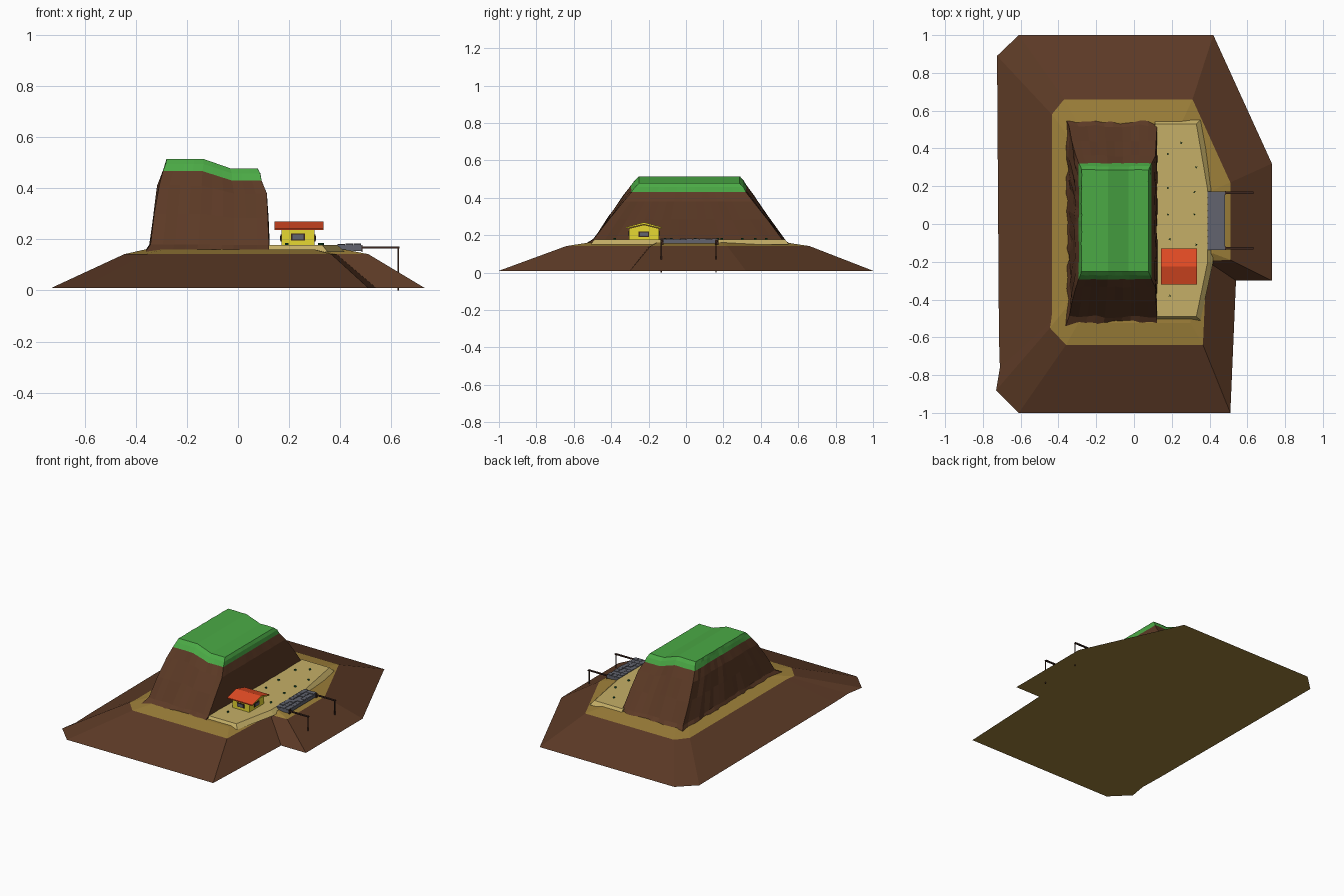
import bpy, bmesh, math, random
from mathutils import Vector

if "Cube" in bpy.data.objects:
    bpy.data.objects.remove(bpy.data.objects["Cube"])

random.seed(4)


def mat(name, rgb):
    m = bpy.data.materials.new(name)
    m.diffuse_color = (*rgb, 1)
    m.use_nodes = True
    m.node_tree.nodes["Principled BSDF"].inputs["Base Color"].default_value = m.diffuse_color
    return m


BROWN = mat("earth brown", (0.107, 0.042, 0.019))
OCHRE = mat("ochre sand", (0.342, 0.216, 0.042))
SAND = mat("light sand", (0.56, 0.43, 0.135))
GREEN = mat("grass green", (0.07, 0.40, 0.06))
RED = mat("roof red", (0.75, 0.07, 0.017))
YELLOW = mat("wall yellow", (0.80, 0.69, 0.032))
GREY = mat("stone grey", (0.122, 0.127, 0.156))
WOOD = mat("dark wood", (0.045, 0.019, 0.013))
PLANT = mat("plant green", (0.007, 0.10, 0.03))


def finish(bm, name, mats):
    bmesh.ops.recalc_face_normals(bm, faces=bm.faces)
    me = bpy.data.meshes.new(name)
    bm.to_mesh(me)
    bm.free()
    for m in mats:
        me.materials.append(m)
    ob = bpy.data.objects.new(name, me)
    bpy.context.collection.objects.link(ob)
    return ob


def bridge(bm, a, b, index=0):
    """Quads between two closed rings of equal length."""
    n = len(a)
    for i in range(n):
        f = bm.faces.new((a[i], a[(i + 1) % n], b[(i + 1) % n], b[i]))
        f.material_index = index


def ring(bm, pts, z):
    return [bm.verts.new((x, y, z)) for x, y in pts]


def add_box(bm, x0, x1, y0, y1, z0, z1, index=0):
    pts = [(x0, y0), (x1, y0), (x1, y1), (x0, y1)]
    a, b = ring(bm, pts, z0), ring(bm, pts, z1)
    bridge(bm, a, b, index)
    for r in (a, b):
        bm.faces.new(r).material_index = index


def box(name, m, *dims):
    bm = bmesh.new()
    add_box(bm, *dims)
    return finish(bm, name, [m])


# Sloping island base with a sandy ledge
outer = [(-.61, -1), (.51, -1), (.54, -.3), (.73, -.3), (.73, .32), (.42, 1),
         (-.61, 1), (-.725, .89), (-.715, -.6), (-.71, -.76), (-.73, -.88)]
inner = [(-.36, -.64), (.365, -.64), (.385, -.195), (.51, -.19), (.51, .22),
         (.31, .66), (-.37, .66), (-.435, .58), (-.435, -.48), (-.44, -.52), (-.445, -.55)]
bm = bmesh.new()
r0, r1 = ring(bm, outer, 0.01), ring(bm, inner, 0.142)
r2 = ring(bm, [(x * .82, y * .82) for x, y in inner], 0.16)
bridge(bm, r0, r1, 0)
bridge(bm, r1, r2, 1)
bm.faces.new(r2).material_index = 1
bm.faces.new(r0[::-1]).material_index = 1
finish(bm, "island_base", [BROWN, OCHRE])

# Hill: stacked rectangular rings, stepped down to the right, grass on top
NX, NY = 10, 18
levels = [  # z, x0, x1, y0, y1, jitter
    (.148, -.357, .122, -.535, .548, .014),
    (.18, -.340, .122, -.490, .520, .008),
    (.30, -.325, .118, -.410, .435, .006),
    (.41, -.312, .112, -.335, .362, .005),
    (.467, -.293, .092, -.293, .322, .002),
    (.495, -.284, .087, -.272, .305, .002),
    (.515, -.278, .076, -.252, .286, .002)]


def step(u):
    return -.037 * min(max((u - .4) / .3, 0), 1)


bm = bmesh.new()
rings = []
for z, x0, x1, y0, y1, j in levels:
    uv = [(i / NX, 0) for i in range(NX)] + [(1, i / NY) for i in range(NY)]
    uv += [(1 - u, 1 - v) for u, v in uv]
    k = max(0, min(1, (z - .16) / .3))
    row = []
    for u, v in uv:
        r = lambda: random.uniform(-j, j)
        dx = r() if u == 0 else (r() * .3 if u == 1 else 0)
        dy = r() if v in (0, 1) else 0
        row.append(bm.verts.new((x0 + (x1 - x0) * u + dx, y0 + (y1 - y0) * v + dy,
                                 z + step(u) * k)))
    rings.append(row)
for i in range(len(rings) - 1):
    bridge(bm, rings[i], rings[i + 1], 1 if i >= 4 else 0)
top = rings[-1]
front = top[:NX + 1]
back = top[NX + NY:2 * NX + NY + 1][::-1]
right = top[NX + 1:NX + NY]
left = top[2 * NX + NY + 1:]
for i in range(NX):
    loop = [front[i], front[i + 1]] + (right if i == NX - 1 else [])
    loop += [back[i + 1], back[i]] + (left if i == 0 else [])
    bm.faces.new(loop).material_index = 1
finish(bm, "grassy_hill", [BROWN, GREEN])

# Sand terrace with flared sides
plan = [(.11, -.49), (.33, -.49), (.39, -.2), (.39, .18), (.33, .53), (.11, .53)]
bm = bmesh.new()
b = ring(bm, [(.11 + (x - .11) * 1.1, y * 1.04) for x, y in plan], .15)
t = ring(bm, plan, .177)
bridge(bm, b, t)
bm.faces.new(t)
bm.faces.new(b[::-1])
finish(bm, "sand_terrace", [SAND])

# Stone landing with slightly uneven blocks
bm = bmesh.new()
add_box(bm, .388, .483, -.137, .173, .155, .176)
for i in range(3):
    for k in range(9):
        x, y = .388 + i * .032, -.137 + k * .0345
        add_box(bm, x + .001, x + .03, y + .001, y + .033, .17,
                .178 + random.uniform(0, .005))
finish(bm, "stone_landing", [GREY])

# Mooring rails: thin beam with a post and a short bracket
for side, y in (("near", -.128), ("far", .165)):
    bm = bmesh.new()
    add_box(bm, .39, .632, y - .007, y + .007, .165, .171)
    add_box(bm, .625, .630, y - .007, y - .001, 0, .168)
    add_box(bm, .483, .488, y - .009, y + .009, .15, .178)
    finish(bm, side + "_mooring_rail", [WOOD])

# House walls with a gable
yc = -.225


def gable(name, m, x0, x1, prof):
    """Extrude a y-z outline along x."""
    bm = bmesh.new()
    a = [bm.verts.new((x0, yc + y, z)) for y, z in prof]
    c = [bm.verts.new((x1, yc + y, z)) for y, z in prof]
    bridge(bm, a, c)
    bm.faces.new(a)
    bm.faces.new(c)
    return finish(bm, name, m)


gable("house_walls", [YELLOW], .17, .30,
      [(-.08, .176), (.08, .176), (.08, .236), (0, .256), (-.08, .236)])
# Roof: red slopes, yellow barge ends
roof = gable("house_roof", [RED, YELLOW], .142, .334,
             [(-.095, .236), (0, .258), (.095, .236), (.095, .243), (0, .269), (-.095, .243)])
for p in roof.data.polygons:
    p.material_index = 1 if abs(p.normal.x) > .9 else 0

# Windows: wooden frame plate with a grey pane, on all four walls
bm = bmesh.new()
for e, w, h, i in ((.003, .028, .014, 0), (.005, .021, .009, 1)):
    add_box(bm, .235 - w, .235 + w, yc - .08 - e, yc + .08 + e, .209 - h, .209 + h, i)
    add_box(bm, .17 - e, .30 + e, yc - w, yc + w, .205 - h, .205 + h, i)
finish(bm, "house_windows", [WOOD, GREY])

# Small plants dotted over the terrace
bm = bmesh.new()
for x, y in ((.18, .37), (.25, .43), (.33, .30), (.18, .19), (.32, .17), (.18, .05),
             (.32, .05), (.19, -.08), (.33, -.11), (.19, -.38)):
    for a in (0, math.pi / 2):
        d = Vector((math.cos(a + .5), math.sin(a + .5), 0)) * .007
        n = Vector((-d.y, d.x, 0)) * .2
        p = Vector((x, y, .176))
        base = [bm.verts.new(p + s * d + q * n) for s, q in ((-1, -1), (1, -1), (1, 1), (-1, 1))]
        tip = [bm.verts.new(v.co + Vector((0, 0, .01))) for v in base]
        bridge(bm, base, tip)
        bm.faces.new(tip)
finish(bm, "terrace_plants", [PLANT])
